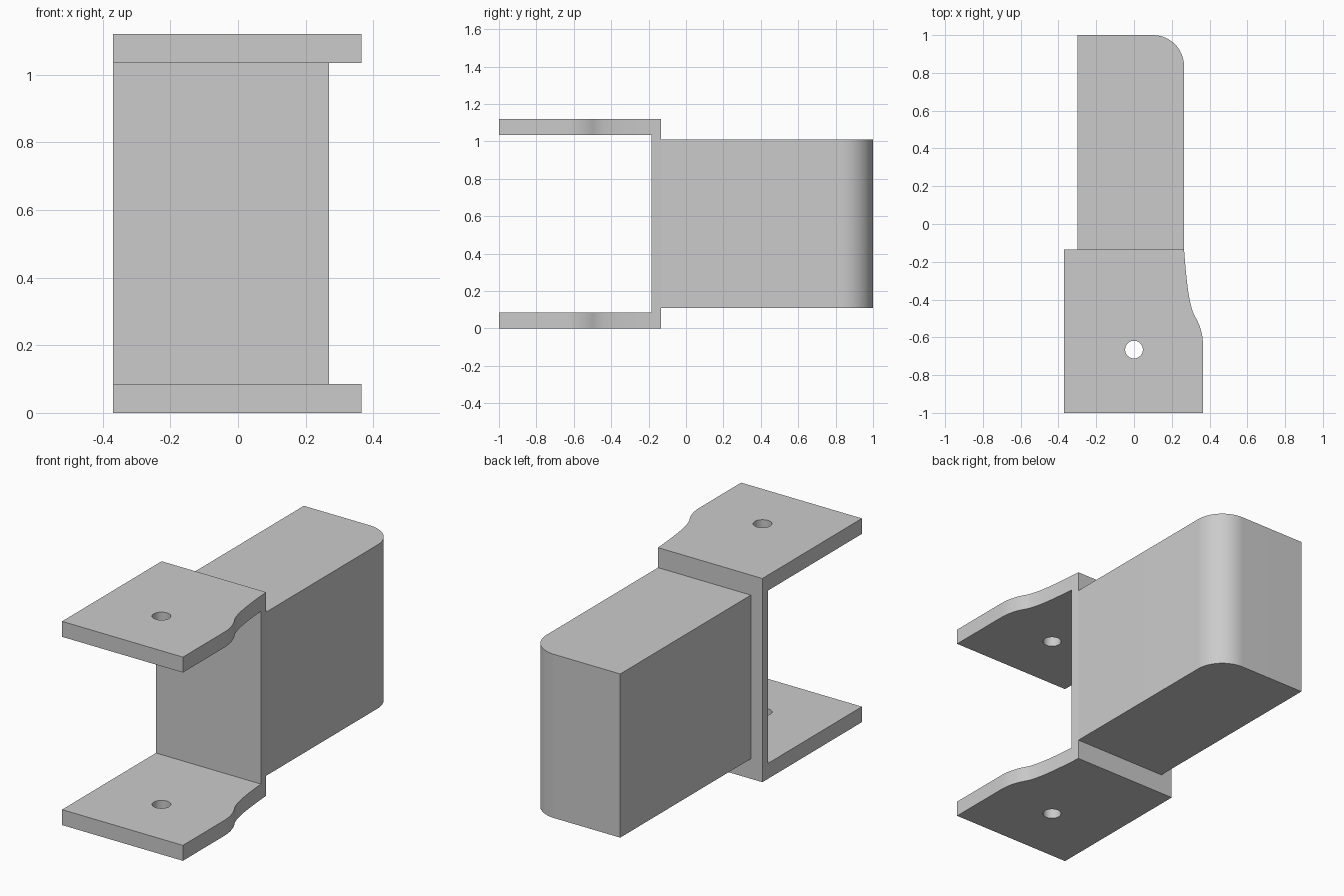
import bpy, bmesh, math
from mathutils import Vector
from mathutils.geometry import interpolate_bezier

cube = bpy.data.objects.get("Cube")
if cube:
    bpy.data.objects.remove(cube, do_unlink=True)

HEIGHT, PLATE = 1.12, 0.085
BACK, WEB_FRONT = -0.135, -0.185

grey = bpy.data.materials.new("plain grey")
grey.use_nodes = True
colour = (0.6, 0.6, 0.6, 1)
grey.diffuse_color = colour
grey.node_tree.nodes["Principled BSDF"].inputs["Base Color"].default_value = colour


def prism(name, outline, z0, z1):
    """Extrude a counter-clockwise plan outline from z0 to z1."""
    bm = bmesh.new()
    face = bm.faces.new([bm.verts.new((p[0], p[1], z0)) for p in outline])
    top = bmesh.ops.extrude_face_region(bm, geom=[face])["geom"]
    bmesh.ops.translate(bm, vec=(0, 0, z1 - z0),
                        verts=[v for v in top if isinstance(v, bmesh.types.BMVert)])
    bmesh.ops.recalc_face_normals(bm, faces=bm.faces)
    mesh = bpy.data.meshes.new(name)
    bm.to_mesh(mesh)
    bm.free()
    mesh.materials.append(grey)
    obj = bpy.data.objects.new(name, mesh)
    bpy.context.collection.objects.link(obj)
    return obj


def activate(obj):
    bpy.ops.object.select_all(action="DESELECT")
    obj.select_set(True)
    bpy.context.view_layer.objects.active = obj


def cut(obj, cutter):
    mod = obj.modifiers.new("cut", "BOOLEAN")
    mod.operation, mod.solver, mod.object = "DIFFERENCE", "EXACT", cutter
    activate(obj)
    bpy.ops.object.modifier_apply(modifier=mod.name)
    bpy.data.objects.remove(cutter, do_unlink=True)


def arc(cx, cy, r, a0, a1, n):
    return [(cx + r * math.cos(a0 + (a1 - a0) * i / n),
             cy + r * math.sin(a0 + (a1 - a0) * i / n)) for i in range(n + 1)]


def bezier(*points):
    return [p.to_2d() for p in interpolate_bezier(*[Vector((*p, 0)) for p in points], 13)]


# Bracket: waisted plan outline, hollowed into a C and drilled through both plates
waist = bezier((0.365, -0.64), (0.365, -0.58), (0.347, -0.53), (0.323, -0.49))
waist += bezier((0.323, -0.49), (0.292, -0.435), (0.278, -0.31), (0.265, BACK))[1:]
bracket = prism("bracket", [(-0.37, BACK), (-0.37, -1), (0.365, -1)] + waist, 0, HEIGHT)
cut(bracket, prism("cavity_cutter", [(-1, -2), (1, -2), (1, WEB_FRONT), (-1, WEB_FRONT)],
                   PLATE, HEIGHT - PLATE))
cut(bracket, prism("hole_cutter", arc(0, -0.665, 0.047, 0, math.tau, 32)[:-1], -1, 2))

# Body block with one rounded rear corner
r = 0.165
body = prism("body_block", [(-0.30, BACK), (0.265, BACK)]
             + arc(0.265 - r, 1 - r, r, 0, math.pi / 2, 20) + [(-0.30, 1)], 0.11, 1.01)

for obj in (bracket, body):
    activate(obj)
    bpy.ops.object.shade_smooth_by_angle(angle=math.radians(30))
